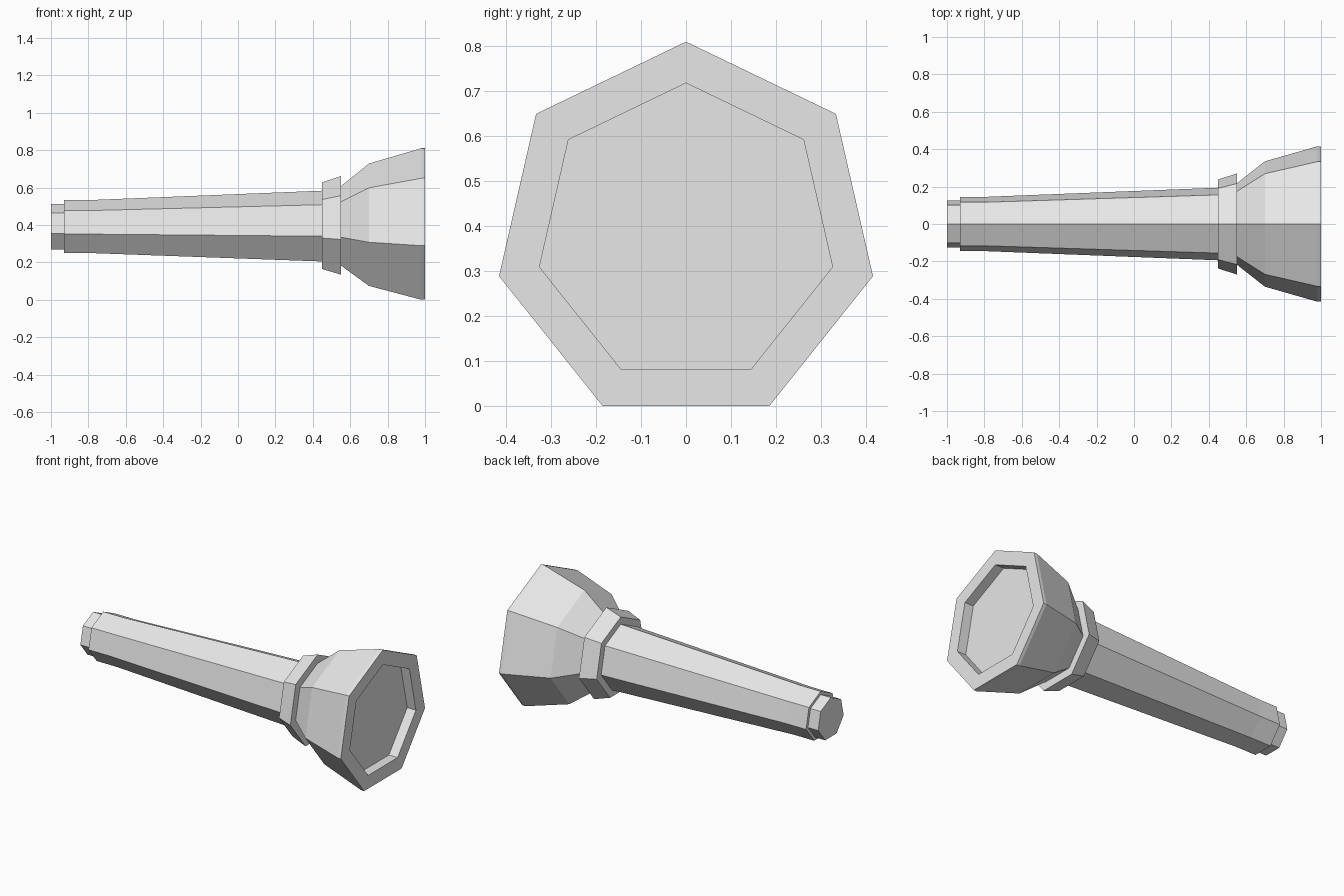
import bpy
import bmesh
from math import sin, cos, tau

cube = bpy.data.objects.get("Cube")
if cube:
    bpy.data.objects.remove(cube, do_unlink=True)

SIDES = 7
AXIS_Z = 0.384

grey = bpy.data.materials.new("light_grey")
grey.use_nodes = True
colour = (0.8, 0.8, 0.8, 1)
grey.diffuse_color = colour
grey.node_tree.nodes["Principled BSDF"].inputs["Base Color"].default_value = colour


def lathe_x(name, profile):
    """Flat-sided closed solid around the long axis from (x, radius) points."""
    bm = bmesh.new()
    rings = []
    for x, r in profile:
        rings.append([bm.verts.new((x, r * sin(tau * i / SIDES),
                                    AXIS_Z + r * cos(tau * i / SIDES)))
                      for i in range(SIDES)])
    for a, b in zip(rings, rings[1:]):
        for i in range(SIDES):
            j = (i + 1) % SIDES
            bm.faces.new((a[i], a[j], b[j], b[i]))
    bm.faces.new(rings[0])
    bm.faces.new(rings[-1])
    bmesh.ops.recalc_face_normals(bm, faces=bm.faces)
    mesh = bpy.data.meshes.new(name)
    bm.to_mesh(mesh)
    bm.free()
    mesh.materials.append(grey)
    obj = bpy.data.objects.new(name, mesh)
    bpy.context.collection.objects.link(obj)
    return obj


# Tail button at the narrow end
lathe_x("tail_cap", [(-1, 0.129), (-0.93, 0.129)])
# Tapered grip, straight for a short stretch at the tail
lathe_x("handle", [(-0.93, 0.149), (-0.79, 0.149), (0.45, 0.199)])
# Flared ring between grip and head
lathe_x("collar", [(0.45, 0.244), (0.55, 0.277)])
# Flared head with a flat rim and a recessed lens
lathe_x("lamp_head", [(0.55, 0.223), (0.7, 0.344), (0.98, 0.426),
                      (1, 0.426), (1, 0.334), (0.94, 0.334)])
